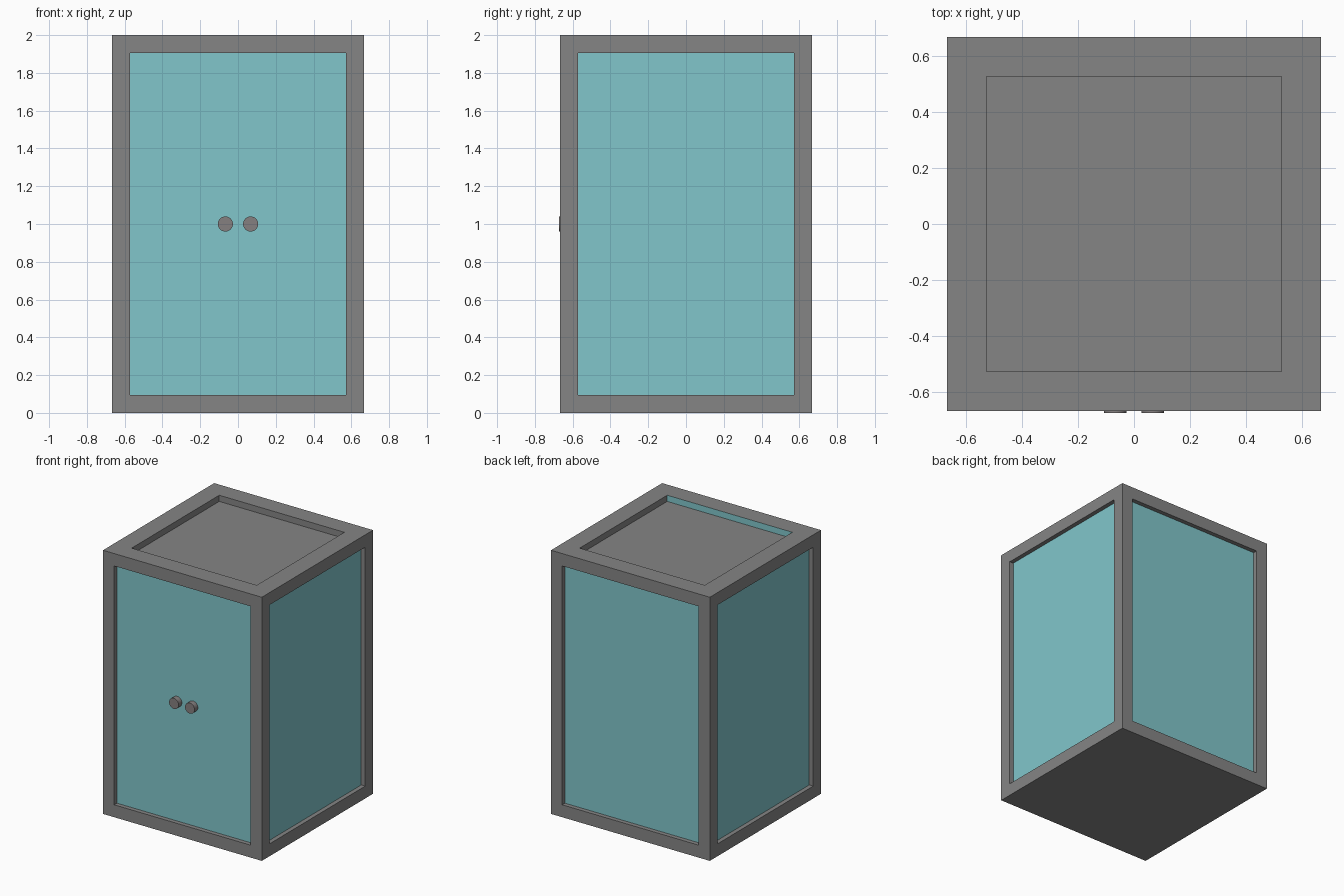
import bpy, bmesh, math
from mathutils import Vector

cube = bpy.data.objects.get("Cube")
if cube:
    bpy.data.objects.remove(cube, do_unlink=True)


def material(name, rgb):
    mat = bpy.data.materials.new(name)
    mat.use_nodes = True
    mat.diffuse_color = (*rgb, 1)
    mat.node_tree.nodes["Principled BSDF"].inputs["Base Color"].default_value = (*rgb, 1)
    return mat


grey = material("grey frame", (0.235, 0.235, 0.235))
teal = material("teal panel", (0.22, 0.565, 0.597))
knob_grey = material("warm grey knob", (0.235, 0.216, 0.216))

WIDTH, HEIGHT = 1.333, 2.0
SIDE_DEPTH, TOP_DEPTH = 0.033, 0.047


def sink(bm, face, border, depth):
    """Inset a face, then push it straight in; return the new wall faces."""
    bmesh.ops.inset_individual(bm, faces=[face], thickness=border)
    walls = bmesh.ops.inset_individual(bm, faces=[face], thickness=0, depth=-depth)
    return walls["faces"]


# Cabinet body with sunken side panels and a sunken top
bm = bmesh.new()
bmesh.ops.create_cube(bm, size=1)
bmesh.ops.scale(bm, vec=(WIDTH, WIDTH, HEIGHT), verts=bm.verts)
bmesh.ops.translate(bm, vec=(0, 0, HEIGHT / 2), verts=bm.verts)
bm.normal_update()
for face in list(bm.faces):
    if abs(face.normal.z) < 0.5:
        sink(bm, face, 0.133, SIDE_DEPTH)
        face.material_index = 1
    elif face.normal.z > 0.5:
        walls = sink(bm, face, 0.2, TOP_DEPTH)
        # The front wall of the top recess shows the panel colour
        min(walls, key=lambda f: f.calc_center_median().y).material_index = 1
        # Four triangles meeting in the middle
        bmesh.ops.poke(bm, faces=[face])
mesh = bpy.data.meshes.new("cabinet_body")
bm.to_mesh(mesh)
bm.free()
mesh.materials.append(grey)
mesh.materials.append(teal)
body = bpy.data.objects.new("cabinet_body", mesh)
bpy.context.collection.objects.link(body)

# Pair of round door knobs
KNOB_LENGTH = 0.04
panel_y = -WIDTH / 2 + SIDE_DEPTH
for name, side in (("left_knob", 1), ("right_knob", -1)):
    bpy.ops.mesh.primitive_cylinder_add(
        vertices=32, radius=0.04, depth=KNOB_LENGTH,
        location=(side * 0.067, panel_y - KNOB_LENGTH / 2, 1.0),
        rotation=(math.pi / 2, 0, 0))
    knob = bpy.context.object
    knob.name = name
    knob.data.materials.append(knob_grey)
    bpy.ops.object.shade_smooth_by_angle()
